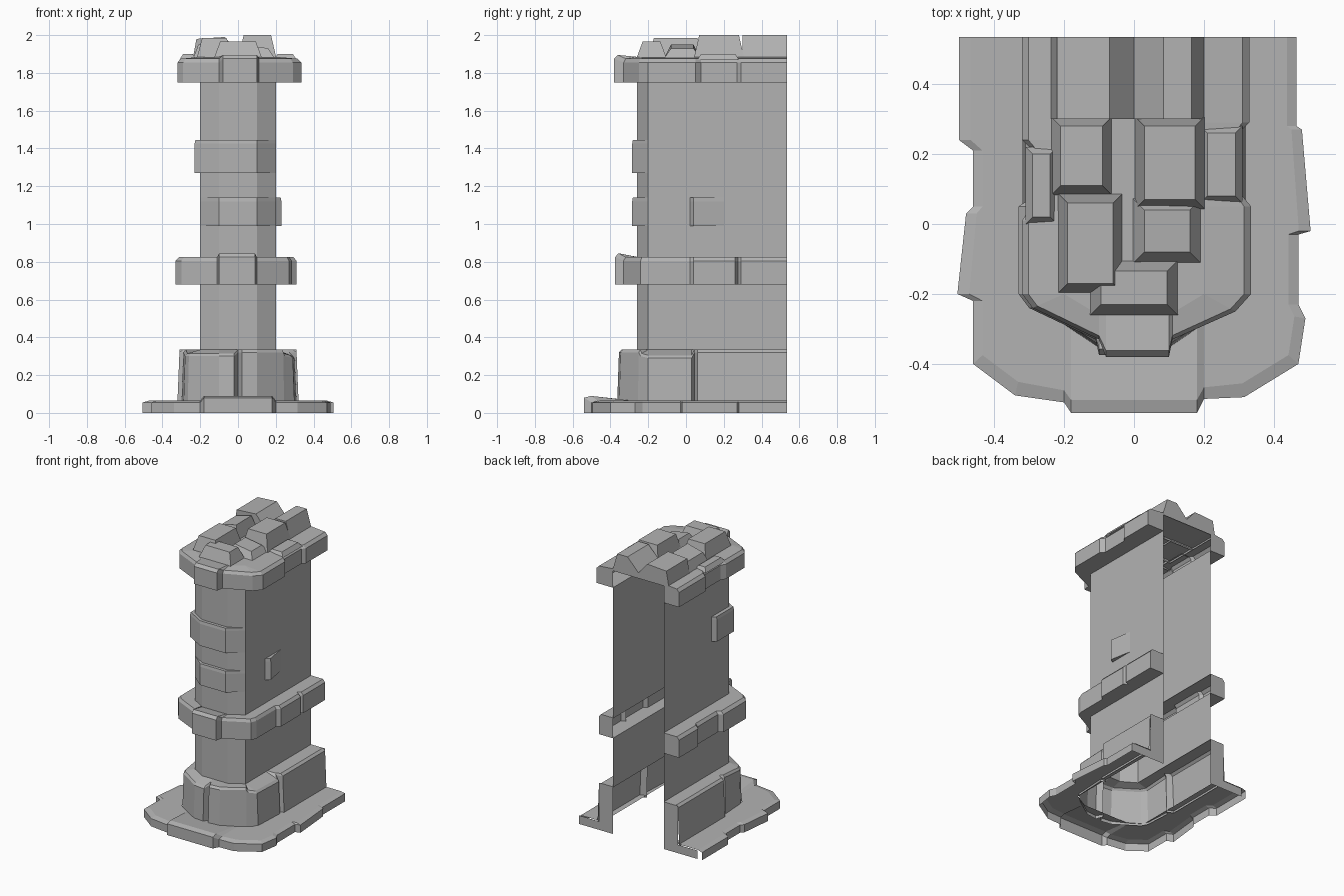
import bpy
import bmesh

cube = bpy.data.objects.get("Cube")
if cube:
    bpy.data.objects.remove(cube)

stone = bpy.data.materials.new("grey stone")
stone.use_nodes = True
grey = (0.45, 0.45, 0.45, 1)
stone.diffuse_color = grey
stone.node_tree.nodes["Principled BSDF"].inputs["Base Color"].default_value = grey

BACK = 0.535


def finish(name, bm):
    """Turn a bmesh into a flat shaded stone object."""
    bmesh.ops.remove_doubles(bm, verts=bm.verts, dist=0.0005)
    bmesh.ops.recalc_face_normals(bm, faces=bm.faces)
    mesh = bpy.data.meshes.new(name)
    bm.to_mesh(mesh)
    bm.free()
    mesh.materials.append(stone)
    obj = bpy.data.objects.new(name, mesh)
    bpy.context.collection.objects.link(obj)
    return obj


def on_shaft(x, y, grow=0.0):
    """Nearest point on the shaft outline, optionally enlarged."""
    side = 0.2 + grow
    x = max(-side, min(side, x))
    front = -0.26 - grow + 0.6 * max(0, abs(x) - 0.1)
    return x, max(y, front)


def skin(name, rings, capped=False):
    """Loft open rings of points; optionally close both rear ends."""
    bm = bmesh.new()
    rows = [[bm.verts.new(p) for p in ring] for ring in rings]
    for low, high in zip(rows, rows[1:]):
        for i in range(len(low) - 1):
            bm.faces.new((low[i], low[i + 1], high[i + 1], high[i]))
    if capped:
        for end in (0, -1):
            bm.faces.new([row[end] for row in rows])
    return finish(name, bm)


def course(name, path, z0, z1, ledge=True, grow=0.0, flare=0.0, bevel=0.02, lift=0.0):
    """A run of stones round the shaft, open on the inside.
    Path points are x, y and an optional change of top height."""
    rings = [[] for _ in range(5)]
    for x, y, *extra in path:
        top = z1 + (extra[0] if extra else 0)
        ix, iy = on_shaft(x, y, grow)
        dx, dy = x - ix, y - iy

        def between(t, z):
            return ix + dx * t, iy + dy * t, z
        rings[0].append(between(0, z0))
        rings[1].append(between(1 + flare, z0))
        rings[2].append(between(1, top - bevel))
        rings[3].append(between(0.85, top))
        rings[4].append(between(0, z1 + lift))
    return skin(name, rings if ledge else rings[1:], capped=ledge)


def block(name, x, y, z, taper=0.02, tilt=0.0):
    """A rough loose stone: tapered block, without an underside."""
    bm = bmesh.new()
    base, top = [], []
    for sx, sy in ((0, 0), (1, 0), (1, 1), (0, 1)):
        base.append(bm.verts.new((x[sx], y[sy], 1.87)))
        inset_x = taper * (1 - 2 * sx)
        inset_y = taper * (1 - 2 * sy) if y[sy] < BACK else 0
        top.append(bm.verts.new((x[sx] + inset_x, y[sy] + inset_y, z - tilt * sx)))
    bm.faces.new(top)
    for i in range(4):
        j = (i + 1) % 4
        bm.faces.new((base[i], base[j], top[j], top[i]))
    return finish(name, bm)


# Hollow shaft with a faceted front, interrupted behind each full course
outline = [(0.2, BACK), (0.2, -0.2), (0.1, -0.26), (-0.1, -0.26), (-0.2, -0.2), (-0.2, BACK)]
for name, low, high in (("lower_shaft", 0.33, 0.68), ("upper_shaft", 0.82, 1.75)):
    skin(name, [[(x, y, z) for x, y in outline] for z in (low, high)])

# Wide ground course
ground = [
    (0.465, BACK), (0.465, 0.28), (0.48, 0.27), (0.505, -0.02), (0.47, -0.03),
    (0.47, -0.23), (0.49, -0.27), (0.47, -0.4), (0.315, -0.495), (0.2, -0.5),
    (0.18, -0.54, 0.025), (-0.18, -0.54, 0.025), (-0.2, -0.51), (-0.34, -0.49),
    (-0.46, -0.4), (-0.46, -0.22), (-0.505, -0.2), (-0.48, 0.03), (-0.46, 0.05),
    (-0.46, 0.21), (-0.5, 0.24), (-0.5, BACK)]
course("ground_course", ground, 0, 0.065, ledge=False, grow=0.08, bevel=0.01)

# Plinth of large stones with notches between them
plinth = [
    (0.31, BACK), (0.31, 0.06), (0.27, 0.045), (0.3, 0.03, -0.03), (0.29, -0.2, -0.03),
    (0.25, -0.24, -0.02), (0.24, -0.25), (0.1, -0.345), (0.02, -0.355), (0, -0.31),
    (-0.02, -0.355, -0.02), (-0.1, -0.345, -0.02), (-0.26, -0.24, -0.02),
    (-0.28, -0.2, -0.02), (-0.29, -0.02), (-0.27, 0), (-0.31, 0.02), (-0.31, BACK)]
course("plinth", plinth, 0.05, 0.335, ledge=False, flare=0.1, bevel=0.015)
for name, s in (("left_plinth_end", 1), ("right_plinth_end", -1)):
    skin(name, [[(s * 0.2, BACK, z), (s * 0.31, BACK, z)] for z in (0, 0.335)])
    skin(name + "_foot", [[(s * 0.31, BACK, z), (s * 0.465, BACK, z)] for z in (0, 0.06)])

# Projecting belt course
belt = [
    (0.31, BACK), (0.31, 0.29), (0.28, 0.275), (0.31, 0.26), (0.31, 0.04), (0.285, 0.02),
    (0.285, -0.2), (0.27, -0.24), (0.1, -0.33), (0.09, -0.375, 0.02), (-0.1, -0.375, 0.02),
    (-0.11, -0.33), (-0.3, -0.24), (-0.33, -0.2), (-0.33, 0.05), (-0.3, 0.07),
    (-0.3, 0.3), (-0.32, 0.32), (-0.32, BACK)]
course("belt_course", belt, 0.68, 0.825)

# Cornice and the flat bed that carries the loose stones
cornice = [
    (0.33, BACK), (0.33, 0.29), (0.31, 0.27), (0.31, 0.08), (0.335, 0.05), (0.335, -0.2),
    (0.29, -0.25), (0.11, -0.33), (0.1, -0.38, 0.02), (-0.08, -0.38, 0.02), (-0.1, -0.33),
    (-0.29, -0.24), (-0.32, -0.2), (-0.32, 0.01), (-0.3, 0.04), (-0.3, 0.22),
    (-0.32, 0.24), (-0.32, BACK)]
course("cornice", cornice, 1.75, 1.875, lift=0.01)
bed = bmesh.new()
bed.faces.new([bed.verts.new((x, y, 1.885)) for x, y in outline])
finish("cornice_bed", bed)

# Single facing stones on the shaft
faces = [(0.2, -0.2), (0.1, -0.285), (-0.1, -0.285), (-0.2, -0.2)]
course("lower_front_stone", faces, 0.99, 1.14)
wrapped = [(0.2, -0.2), (0.1, -0.285), (-0.1, -0.285), (-0.23, -0.21), (-0.23, -0.02), (-0.2, 0)]
course("upper_front_stone", wrapped, 1.27, 1.445)
course("left_side_stone", [(0.2, 0.2), (0.23, 0.04), (0.2, 0.02)], 0.99, 1.14)

# Two rear ridges with a valley between them
ridge = [(-0.24, 1.87), (-0.22, 1.98), (-0.07, 1.99), (0, 1.91),
         (0.085, 2.0), (0.165, 2.0), (0.205, 1.87)]
skin("rear_ridges", [[(x, y, z) for x, z in ridge] for y in (0.3, BACK)])
for name, y in (("ridge_front", 0.3), ("ridge_back", BACK)):
    skin(name, [[(x, y, 1.87) for x, z in ridge], [(x, y, z) for x, z in ridge]])

# Loose stones on top
block("middle_stone", (0, 0.205), (0.04, 0.31), 2.0, 0.03)
block("middle_side_stone", (-0.24, -0.06), (0.08, 0.31), 1.95, 0.03, -0.03)
block("inner_stone", (-0.01, 0.2), (-0.12, 0.08), 1.95, 0.04, 0.02)
block("corner_stone", (-0.22, -0.03), (-0.2, 0.09), 1.985, 0.03)
block("front_stone", (-0.13, 0.13), (-0.265, -0.1), 1.965, 0.035)
block("edge_stone", (0.19, 0.31), (0.06, 0.28), 1.9)
block("left_edge_stone", (-0.31, -0.22), (0.0, 0.22), 1.9)
